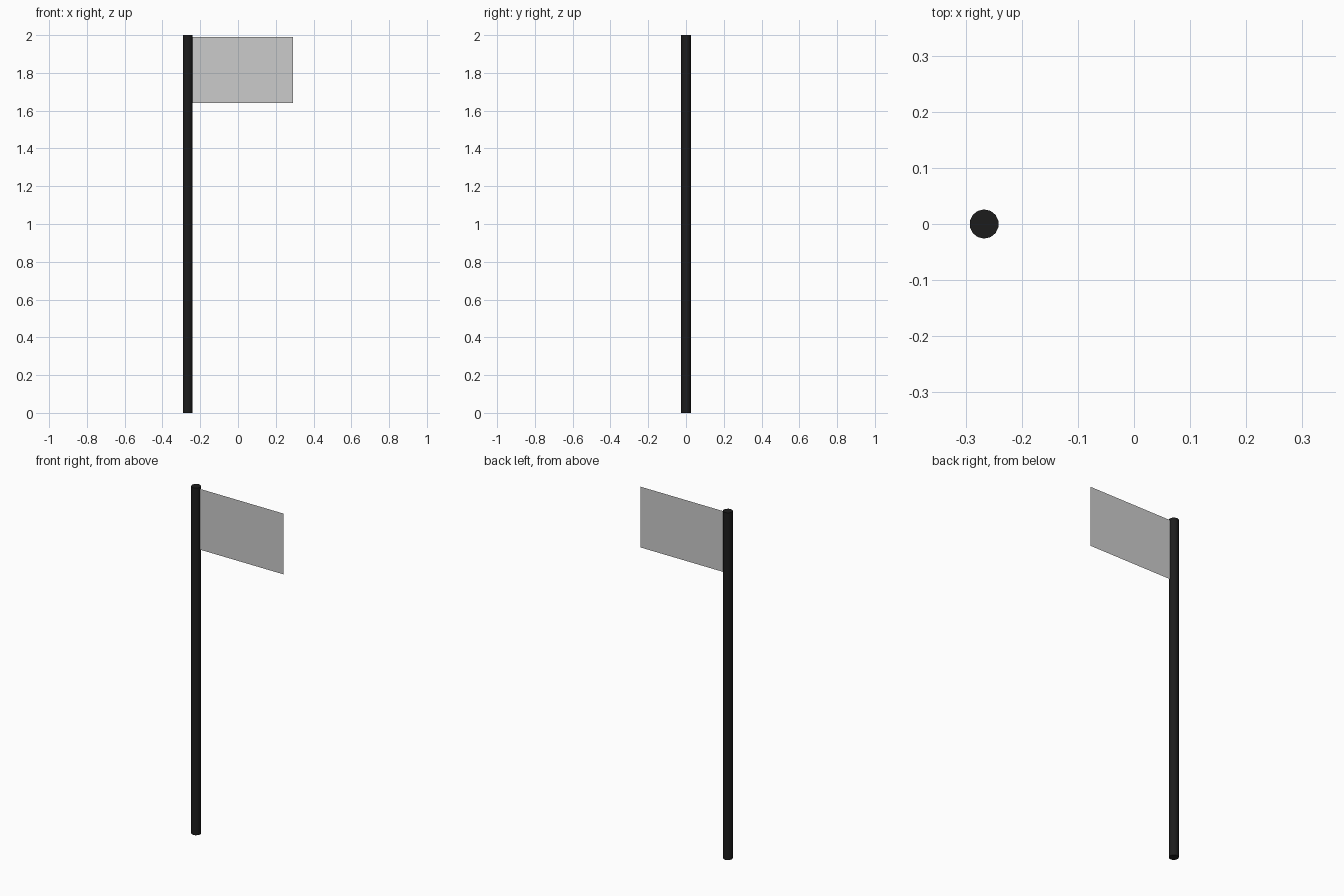
import bpy
from math import radians

if "Cube" in bpy.data.objects:
    bpy.data.objects.remove(bpy.data.objects["Cube"])

POLE_X, POLE_R, HEIGHT = -0.267, 0.026, 2.0

# Dark round pole
bpy.ops.mesh.primitive_cylinder_add(vertices=14, radius=POLE_R, depth=HEIGHT,
                                    location=(POLE_X, 0, HEIGHT / 2))
pole = bpy.context.object
pole.name = "pole"
bpy.ops.object.shade_smooth_by_angle(angle=radians(40))
dark = bpy.data.materials.new("dark_pole")
dark.diffuse_color = (0.012, 0.012, 0.012, 1)
dark.use_nodes = True
dark.node_tree.nodes["Principled BSDF"].inputs["Base Color"].default_value = dark.diffuse_color
pole.data.materials.append(dark)

# Thin single-sheet flag, its inner edge just inside the pole
x0, x1, z0, z1 = -0.245, 0.29, 1.64, 1.99
mesh = bpy.data.meshes.new("flag")
mesh.from_pydata([(x0, 0, z0), (x1, 0, z0), (x1, 0, z1), (x0, 0, z1)],
                 [], [(0, 1, 2, 3)])
flag = bpy.data.objects.new("flag", mesh)
bpy.context.collection.objects.link(flag)
